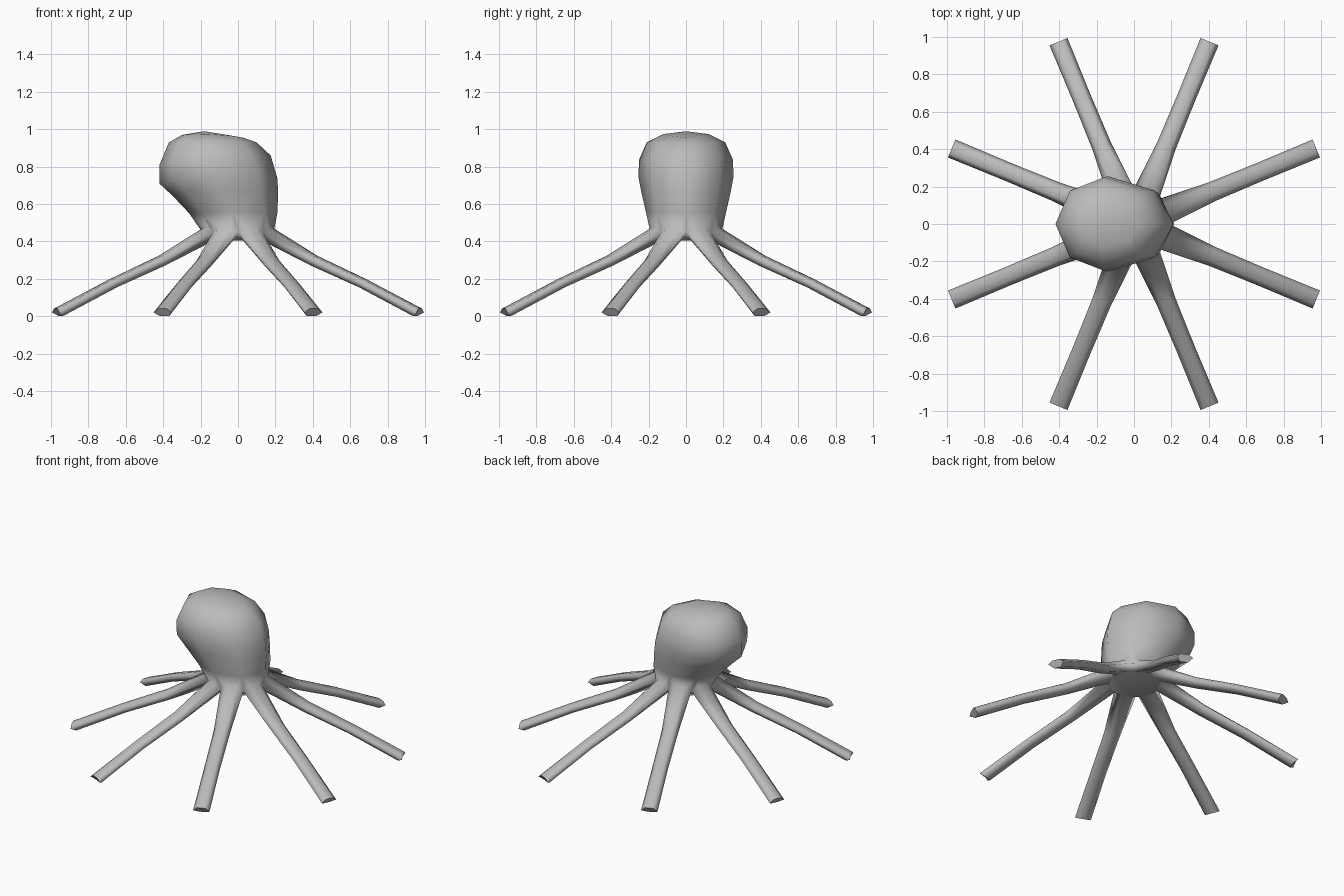
import bpy, bmesh, math

if "Cube" in bpy.data.objects:
    bpy.data.objects.remove(bpy.data.objects["Cube"])

bm = bmesh.new()
N = 8


def polar(angle, r, side, z):
    """Point at radius r along a leg direction, shifted sideways."""
    c, s = math.cos(angle), math.sin(angle)
    return bm.verts.new((r * c - side * s, r * s + side * c, z))


# Head rings: (left x, z), (middle x, z, half depth), (right x, z)
RINGS = [
    ((-0.26, 0.55), (-0.03, 0.56, 0.215), (0.21, 0.55)),
    ((-0.35, 0.645), (-0.10, 0.67, 0.24), (0.215, 0.66)),
    ((-0.42, 0.71), (-0.14, 0.75, 0.255), (0.21, 0.74)),
    ((-0.42, 0.81), (-0.16, 0.84, 0.25), (0.175, 0.86)),
    ((-0.37, 0.93), (-0.16, 0.93, 0.21), (0.10, 0.93)),
    ((-0.30, 0.97), (-0.16, 0.975, 0.12), (0.03, 0.955)),
]


def head_ring(left, mid, right):
    verts = []
    for i in range(N):
        a = i * math.tau / N
        c, s = math.cos(a), math.sin(a)
        end = right if c > 0 else left
        verts.append(bm.verts.new((mid[0] + (end[0] - mid[0]) * abs(c),
                                   mid[2] * s,
                                   mid[1] + (end[1] - mid[1]) * c * c)))
    return verts


rings = [head_ring(*r) for r in RINGS]
for lo, hi in zip(rings, rings[1:]):
    for i in range(N):
        j = (i + 1) % N
        bm.faces.new((lo[i], lo[j], hi[j], hi[i]))
crown = bm.verts.new((-0.18, 0, 0.99))
for i in range(N):
    bm.faces.new((rings[-1][i], rings[-1][(i + 1) % N], crown))

# Corners between the legs, around the neck
neck = [polar(i * math.tau / N, 0.19, 0, 0.448) for i in range(N)]

# Leg sections: radius, height, half width, half thickness, bottom setback
SECTIONS = [(0.45, 0.298, 0.053, 0.025, 0.02),
            (0.73, 0.178, 0.050, 0.022, 0.02),
            (1.055, 0.021, 0.052, 0.020, 0.03)]
tips, bellies = [], []
for i in range(N):
    a = (i + 0.5) * math.tau / N
    j = (i + 1) % N
    # Root shares the neck corners
    top = [polar(a, 0.185, s * 0.035, 0.475) for s in (-1, 1)]
    low = [polar(a, 0.155, s * 0.035, 0.405) for s in (-1, 1)]
    bellies.append(low)
    prev = [neck[i], top[0], top[1], neck[j], low[1], low[0]]
    bm.faces.new((neck[i], top[0], top[1], neck[j], rings[0][j], rings[0][i]))
    for r, z, w, h, back in SECTIONS:
        sec = [polar(a, r, -w, z),
               polar(a, r, -w / 2, z + h), polar(a, r, w / 2, z + h),
               polar(a, r, w, z),
               polar(a, r - back, w / 2, z - h), polar(a, r - back, -w / 2, z - h)]
        for k in range(6):
            m = (k + 1) % 6
            bm.faces.new((prev[k], prev[m], sec[m], sec[k]))
        prev = sec
    tips.append(bm.faces.new(prev))

# Underside between the legs
for i in range(N):
    bm.faces.new((neck[i], bellies[i - 1][1], bellies[i][0]))
bm.faces.new([v for pair in bellies for v in pair])

# Smooth skin with crisp leg ends
bmesh.ops.recalc_face_normals(bm, faces=bm.faces)
for f in bm.faces:
    f.smooth = True
for f in tips:
    for e in f.edges:
        e.smooth = False

# Rest the leg ends on the floor
floor = min(v.co.z for v in bm.verts)
for v in bm.verts:
    v.co.z -= floor

mesh = bpy.data.meshes.new("octopus_body")
bm.to_mesh(mesh)
bm.free()
skin = bpy.data.materials.new("grey_skin")
skin.diffuse_color = (0.5, 0.5, 0.5, 1)
skin.use_nodes = True
skin.node_tree.nodes["Principled BSDF"].inputs["Base Color"].default_value = skin.diffuse_color
mesh.materials.append(skin)
bpy.context.collection.objects.link(bpy.data.objects.new("octopus_body", mesh))
